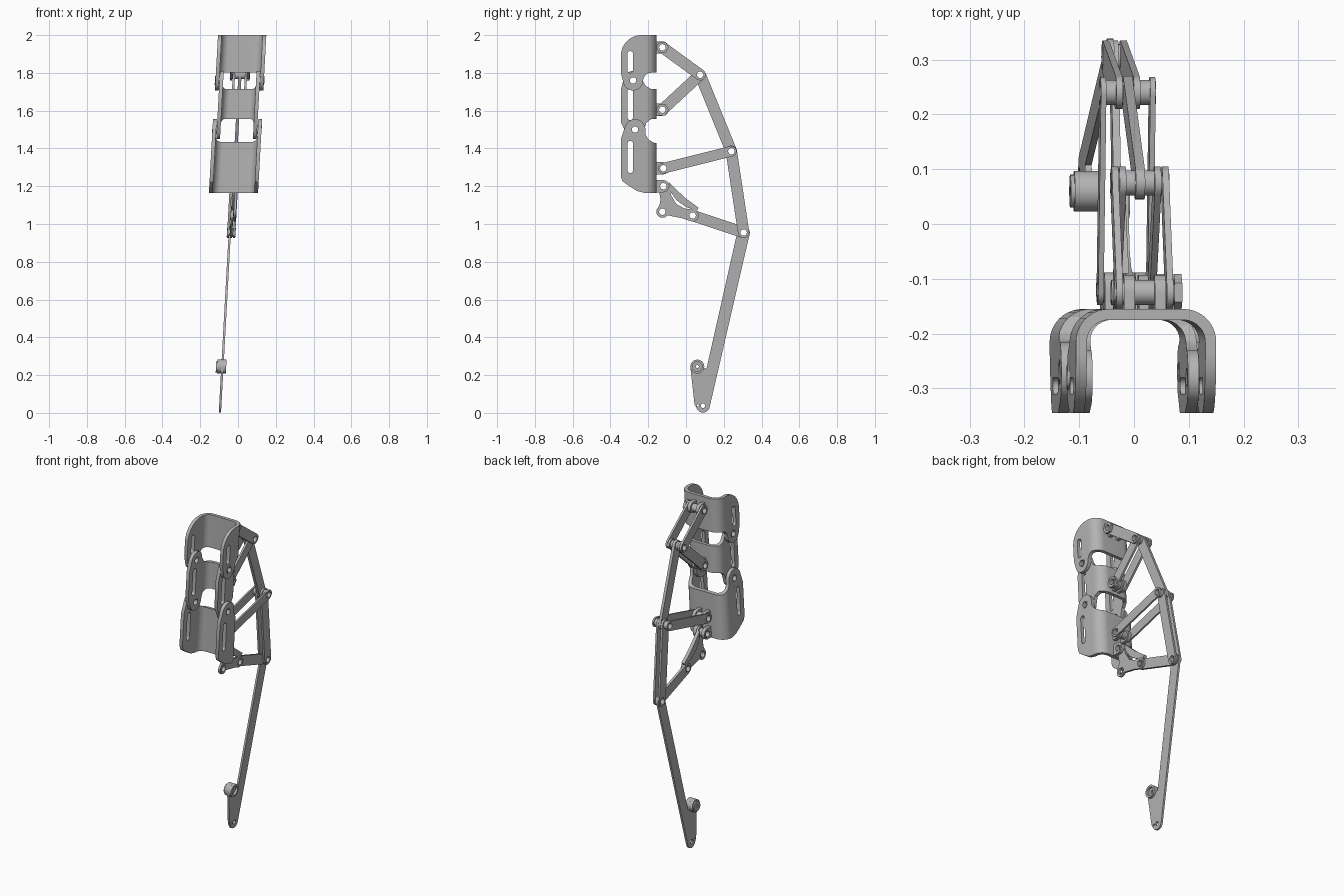
import bpy, bmesh, math
from mathutils import Vector
from mathutils.geometry import convex_hull_2d

if "Cube" in bpy.data.objects:
    bpy.data.objects.remove(bpy.data.objects["Cube"])

TILT = 0.055  # sideways lean of the whole linkage
metal = bpy.data.materials.new("grey_metal")
metal.diffuse_color = (0.45, 0.45, 0.45, 1)
metal.use_nodes = True
metal.node_tree.nodes["Principled BSDF"].inputs["Base Color"].default_value = metal.diffuse_color


def arc(cy, cz, r, a0, a1, n=14):
    """Points of an arc, angles in degrees."""
    return [(cy + r * math.cos(math.radians(a0 + (a1 - a0) * i / n)),
             cz + r * math.sin(math.radians(a0 + (a1 - a0) * i / n))) for i in range(n + 1)]


def circle(p, r, n=24):
    return arc(p[0], p[1], r, 0, 360 - 360 / n, n - 1)


def hull(*discs):
    """Outline wrapped around discs (y, z, radius)."""
    pts = [q for d in discs for q in circle(d[:2], d[2], 32)]
    return [pts[i] for i in convex_hull_2d([Vector(p) for p in pts])]


def prism(name, outline, holes, lo, hi, axis="x"):
    """Flat plate with holes, extruded along an axis."""
    bm = bmesh.new()
    for loop in [outline] + holes:
        vs = [bm.verts.new((lo, a, b) if axis == "x" else (a, b, lo)) for a, b in loop]
        for i, v in enumerate(vs):
            bm.edges.new((v, vs[i - 1]))
    bmesh.ops.triangle_fill(bm, use_beauty=True, edges=bm.edges[:])
    ext = bmesh.ops.extrude_face_region(bm, geom=bm.faces[:])
    step = Vector((hi - lo, 0, 0)) if axis == "x" else Vector((0, 0, hi - lo))
    bmesh.ops.translate(bm, vec=step, verts=[g for g in ext["geom"] if isinstance(g, bmesh.types.BMVert)])
    bmesh.ops.recalc_face_normals(bm, faces=bm.faces[:])
    me = bpy.data.meshes.new(name)
    bm.to_mesh(me)
    bm.free()
    me.materials.append(metal)
    ob = bpy.data.objects.new(name, me)
    bpy.context.collection.objects.link(ob)
    return ob


def plate(name, outline, holes, x, t):
    return prism(name, outline, holes, x - t / 2, x + t / 2)


def link(name, p, q, x, t=0.012, r=0.03, hole=0.018):
    return plate(name, hull((*p, r), (*q, r)), [circle(p, hole), circle(q, hole)], x, t)


def bushing(name, p, lo, hi, r=0.023, hole=0.017):
    return prism(name, circle(p, r), [circle(p, hole)], lo, hi)


# Joint positions (y, z)
A, B, C, D = (-0.125, 1.935), (0.075, 1.79), (-0.125, 1.605), (0.24, 1.385)
E, F, G, H = (-0.12, 1.295), (-0.12, 1.2), (-0.125, 1.065), (0.035, 1.045)
I = (0.305, 0.955)
K1, K2 = (-0.28, 1.76), (-0.27, 1.5)


def channel(w, t=0.02, r=0.06):
    """U-shaped cross-section, open to the front."""
    def half(w, back, r):
        return [(w, -0.37)] + arc(w - r, back - r, r, 0, 90, 10)
    o, i = half(w, -0.155, r), half(w - t, -0.155 - t, r - t)
    o += [(-x, y) for x, y in reversed(o)]
    i += [(-x, y) for x, y in reversed(i)]
    return o + i[::-1]


def slot(z0, z1, y=-0.295, r=0.015):
    return hull((y, z0 + r, r), (y, z1 - r, r))


def shell(name, w, side, holes):
    """Channel trimmed to a side outline with holes and slots."""
    ob = prism(name, channel(w), [], 1.0, 2.2, "z")
    cut = prism("cutter", side, holes, -0.3, 0.3)
    m = ob.modifiers.new("trim", "BOOLEAN")
    m.operation, m.solver, m.object = "INTERSECT", "EXACT", cut
    bpy.context.view_layer.objects.active = ob
    bpy.ops.object.modifier_apply(modifier=m.name)
    bpy.data.objects.remove(cut)


# Three finger shells
upper = [(-0.14, 2.0)] + arc(-0.235, 1.89, 0.11, 90, 180) + [(-0.345, 1.8)] \
    + arc(*K1, 0.053, 200, 360) + arc(-0.183, 1.757, 0.044, 170, 90, 8) + [(-0.14, 1.801)]
middle = [(-0.14, 1.715), (-0.185, 1.715), (-0.212, 1.73)] + arc(*K1, 0.05, 0, 165) \
    + [(-0.345, 1.71), (-0.345, 1.54)] + arc(*K2, 0.05, 195, 360) \
    + [(-0.21, 1.535), (-0.185, 1.555), (-0.14, 1.555)]
lower = [(-0.14, 1.43), (-0.17, 1.43), (-0.198, 1.447), (-0.213, 1.47)] + arc(*K2, 0.055, 0, 165) \
    + [(-0.345, 1.45), (-0.345, 1.25), (-0.335, 1.225), (-0.3, 1.2), (-0.26, 1.175), (-0.22, 1.165), (-0.14, 1.165)]
shell("upper_shell", 0.128, upper, [slot(1.80, 1.915), circle(K1, 0.018)])
shell("middle_shell", 0.107, middle, [slot(1.55, 1.715), circle(K1, 0.018), circle(K2, 0.018)])
shell("lower_shell", 0.130, lower, [slot(1.27, 1.44), circle(K2, 0.018)])
for s in (-1, 1):
    for p in (K1, K2):
        bushing("shell_pivot", p, *sorted((s * 0.088, s * 0.131)))

# Lugs on the backs of the shells
def lug(name, p, x, t):
    y, z = p
    plate(name, [(-0.17, z - 0.032), (y, z - 0.032)] + arc(y, z, 0.032, -80, 80) +
          [(y, z + 0.032), (-0.17, z + 0.032)], [circle(p, 0.018)], x, t)

for s in (-1, 1):
    lug("upper_lug", A, s * 0.028, 0.02)
    lug("middle_lug", C, s * 0.016, 0.018)
    lug("lower_lug", E, s * 0.028, 0.02)
    lug("crank_lug", F, s * 0.028, 0.02)

    # Paired links
    link("upper_link", A, B, s * 0.046)
    link("middle_link", B, C, s * 0.032)
    link("lower_link", E, D, s * 0.045, 0.01, 0.028)
    link("rear_link", D, I, s * 0.016)

# Single links
link("top_rear_link", B, D, 0.0, 0.017)
link("crank_link", H, I, -0.001, 0.014)

# Bell crank with concave edges, and its thin guard
crank = arc(*F, 0.03, 160, 10, 10) + [(-0.078, 1.15), (-0.05, 1.105), (-0.01, 1.083)] \
    + arc(*H, 0.032, 100, -110, 12) + [(-0.02, 1.03), (-0.06, 1.038), (-0.095, 1.046)] \
    + arc(*G, 0.032, -40, -215, 12) + [(-0.14, 1.1), (-0.135, 1.13), (-0.142, 1.17)]
plate("bell_crank", crank, [circle(p, 0.018) for p in (F, G, H)], 0.013, 0.013)
guard = [(-0.09, 1.22), (-0.06, 1.19), (0.0, 1.135), (0.068, 1.085), (0.055, 1.07),
         (0.0, 1.09), (-0.05, 1.125), (-0.085, 1.175)]
plate("crank_guard", guard, [], 0.002, 0.02)

# Hollow pins
for name, p, lo, hi in (("upper_pin", A, -0.055, 0.062), ("top_pin", B, -0.053, 0.053),
                        ("middle_pin", C, -0.042, 0.055), ("rear_pin", D, -0.051, 0.051),
                        ("lower_pin", E, -0.051, 0.051), ("crank_pin", F, -0.039, 0.039),
                        ("crank_tip_pin", G, 0.004, 0.022), ("crank_link_pin", H, -0.01, 0.022),
                        ("knuckle_pin", I, -0.023, 0.023)):
    bushing(name, p, lo, hi)

# Hexagonal nuts
for name, p, x in (("upper_nut", A, 0.054), ("middle_nut", C, 0.04)):
    prism(name, circle(p, 0.034, 6), [circle(p, 0.017)], x, x + 0.014)

# Long drive arm with foot and boss
boss, foot = (0.06, 0.245), (0.09, 0.038)
arm = arc(*I, 0.033, 167, -13) + arc(*foot, 0.036, -13, -150) + [(0.045, 0.045)] \
    + arc(*boss, 0.037, 190, -10) + [(0.108, 0.232)]
plate("drive_arm", arm, [circle(I, 0.018), circle(boss, 0.008), circle(foot, 0.012),
                         circle((0.063, 0.04), 0.006)], -0.008, 0.012)
bushing("arm_boss", boss, -0.035, 0.012, 0.037, 0.025)
bushing("arm_boss_cap", boss, -0.042, -0.035, 0.03, 0.008)

# Lean every part and shade
for ob in list(bpy.data.objects):
    for v in ob.data.vertices:
        v.co.x += TILT * (v.co.z - 1.6)
    ob.select_set(True)
    bpy.context.view_layer.objects.active = ob
bpy.ops.object.shade_smooth_by_angle(angle=math.radians(30))
